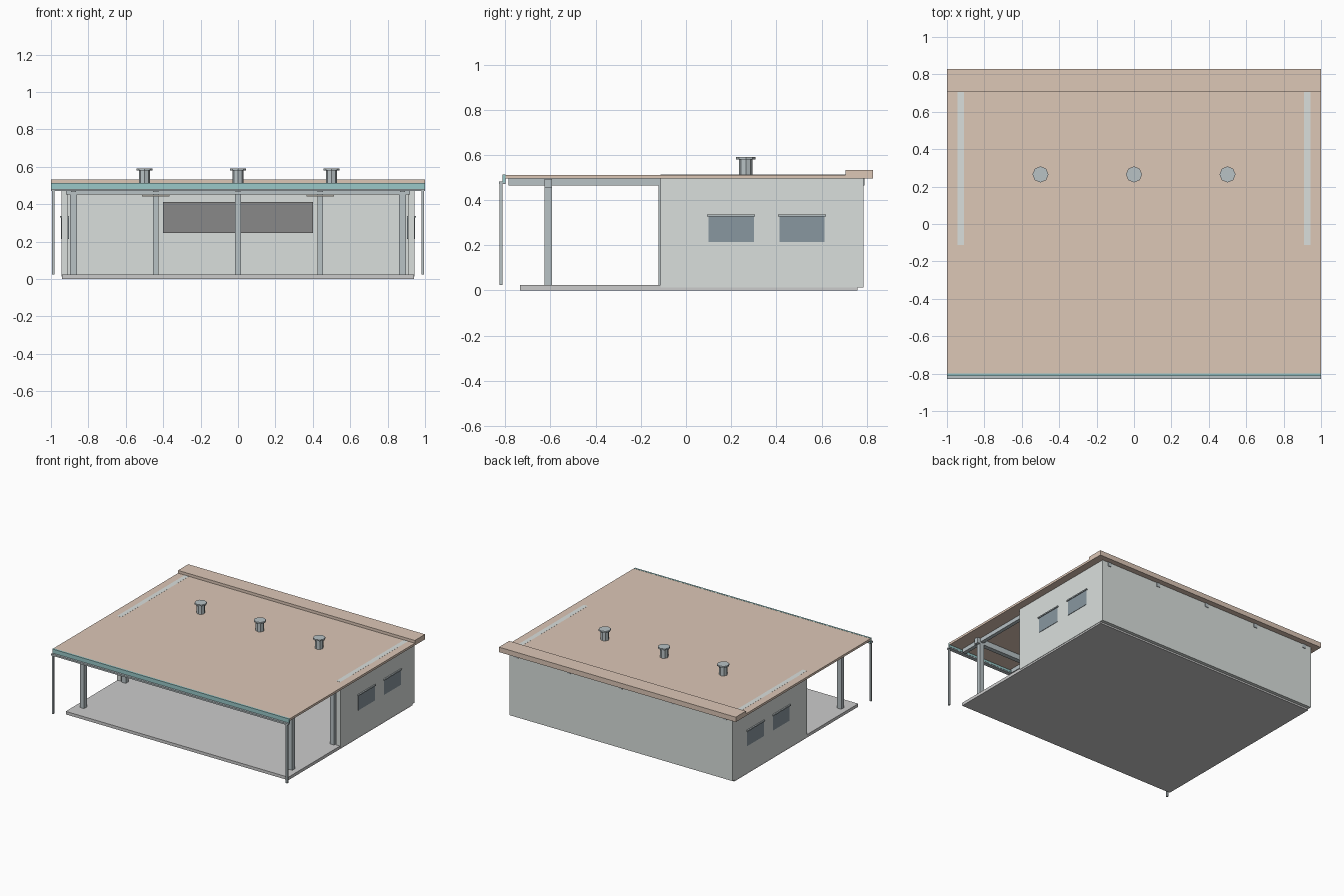
import bpy, math

if "Cube" in bpy.data.objects:
    bpy.data.objects.remove(bpy.data.objects["Cube"])

def material(name, rgb):
    m = bpy.data.materials.new(name)
    m.diffuse_color = (*rgb, 1)
    m.use_nodes = True
    m.node_tree.nodes["Principled BSDF"].inputs["Base Color"].default_value = m.diffuse_color
    return m

ROOF = material("roof_tan", (0.72, 0.57, 0.47))
TEAL = material("trim_teal", (0.32, 0.58, 0.58))
WALL = material("wall_pale", (0.70, 0.74, 0.72))
STEEL = material("steel", (0.48, 0.54, 0.56))
GLASS = material("dark_glass", (0.25, 0.31, 0.35))
DARK = material("dark_panel", (0.25, 0.25, 0.25))
LAMP = material("lamp_warm", (0.90, 0.85, 0.75))

def box(name, x, y, z, mat=None):
    """Box from (min, max) ranges on each axis."""
    r = (x, y, z)
    bpy.ops.mesh.primitive_cube_add(size=1, location=[(a + b) / 2 for a, b in r])
    o = bpy.context.object
    o.name = name
    o.scale = [abs(b - a) for a, b in r]
    bpy.ops.object.transform_apply(location=False, rotation=False, scale=True)
    if mat:
        o.data.materials.append(mat)
    return o

def cylinder(name, radius, x, y, z, mat):
    bpy.ops.mesh.primitive_cylinder_add(vertices=8, radius=radius, depth=z[1] - z[0],
                                        location=(x, y, (z[0] + z[1]) / 2))
    o = bpy.context.object
    o.name = name
    o.data.materials.append(mat)

# floor slab
box("floor_slab", (-0.94, 0.94), (-0.735, 0.76), (0, 0.023))

# roof, raised rear edge and front trim
box("roof_slab", (-1, 1), (-0.80, 0.71), (0.495, 0.512), ROOF)
box("roof_rear_edge", (-1, 1), (0.705, 0.828), (0.495, 0.533), ROOF)
box("front_fascia", (-1, 1), (-0.812, -0.798), (0.478, 0.513), TEAL)
box("front_gutter", (-1, 1), (-0.828, -0.80), (0.470, 0.482), STEEL)

# rear wall with the dark panel inside
box("rear_wall", (-0.943, 0.943), (0.75, 0.785), (0.013, 0.50), WALL)
box("rear_panel", (-0.40, 0.40), (0.738, 0.751), (0.245, 0.412), DARK)

# side walls, windows and downpipes
for s, side in ((-1, "left"), (1, "right")):
    box(side + "_wall", (s * 0.908, s * 0.943), (-0.112, 0.755), (0.013, 0.5125), WALL)
    for i, (a, b) in enumerate(((0.10, 0.30), (0.413, 0.613))):
        box(f"{side}_window_{i}", (s * 0.904, s * 0.946), (a, b), (0.215, 0.328), GLASS)
        box(f"{side}_window_hood_{i}", (s * 0.903, s * 0.953), (a - 0.006, b + 0.006),
            (0.328, 0.337), STEEL)
    box(side + "_downpipe", (s * 0.981, s * 0.994), (-0.826, -0.813), (0.025, 0.475), STEEL)
    # outer columns at the front and at the wall end
    for y, row in ((-0.61, "front"), (-0.105, "middle")):
        box(f"{side}_{row}_column", (s * 0.862, s * 0.897), (y - 0.017, y + 0.017),
            (0.02, 0.47), STEEL)
    # hanging lamps
    box(side + "_lamp", (s * 0.365, s * 0.512), (0.24, 0.29), (0.441, 0.449), LAMP)

# inner columns and rafters
for i, x in enumerate((-0.88, -0.44, 0, 0.44, 0.88)):
    box(f"rafter_{i}", (x - 0.014, x + 0.014), (-0.785, 0.79), (0.465, 0.496), STEEL)
    if abs(x) < 0.5:
        box(f"inner_column_{i}", (x - 0.015, x + 0.015), (0.705, 0.737), (0.02, 0.47), STEEL)

# cross beams
for row, y in (("front", -0.61), ("middle", -0.095)):
    w = 0.92 if row == "front" else 0.91
    box(row + "_cross_beam", (-w, w), (y - 0.017, y + 0.017), (0.453, 0.494), STEEL)

# roof vents
for i, x in enumerate((-0.5, 0, 0.5)):
    cylinder(f"vent_pipe_{i}", 0.03, x, 0.265, (0.505, 0.582), STEEL)
    cylinder(f"vent_cap_{i}", 0.043, x, 0.265, (0.58, 0.591), STEEL)
